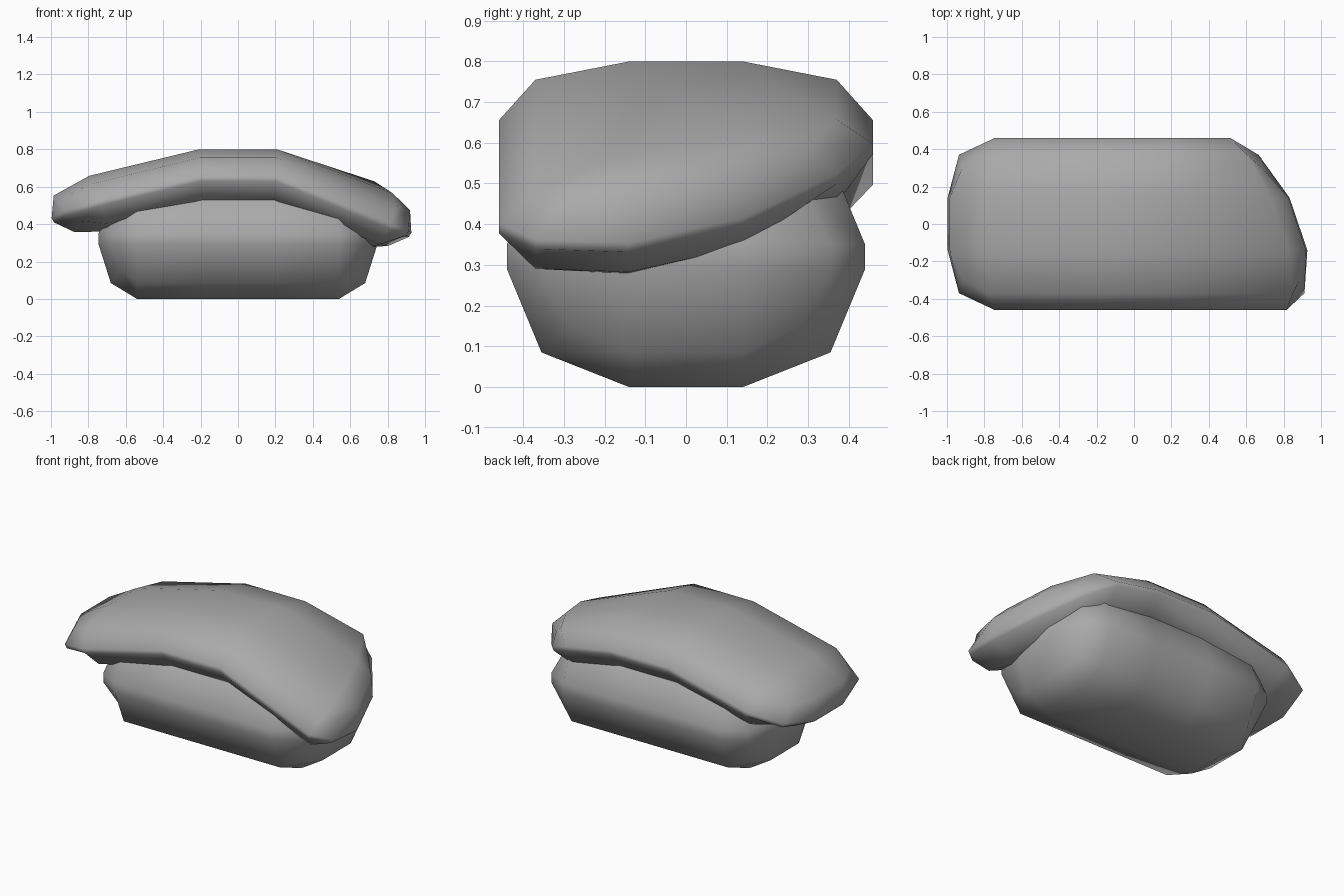
import bpy, bmesh
from math import sin, cos, radians
from itertools import product

cube = bpy.data.objects.get("Cube")
if cube:
    bpy.data.objects.remove(cube, do_unlink=True)

grey = bpy.data.materials.new("plain_grey")
grey.use_nodes = True
grey.diffuse_color = (0.4, 0.4, 0.4, 1)
grey.node_tree.nodes["Principled BSDF"].inputs["Base Color"].default_value = grey.diffuse_color


def soft_block(name, axes, insets, warp):
    """Grid block with edges and corners pulled in, then moved by warp."""
    bm = bmesh.new()
    last = [len(a) - 1 for a in axes]
    verts = {}
    for idx in product(*(range(len(a)) for a in axes)):
        outer = [i in (0, n) for i, n in zip(idx, last)]
        if not any(outer):
            continue
        p = []
        for i, a, inset, out in zip(idx, axes, insets, outer):
            v = a[i]
            pull = inset * (0, 1, 1.8)[sum(outer) - 1] if out else 0
            p.append(v - pull if v > 0 else v + pull)
        verts[idx] = bm.verts.new(warp(idx[0], *p))
    # Skin the six sides
    for ax in range(3):
        b, c = [k for k in range(3) if k != ax]
        for side in (0, last[ax]):
            for i, j in product(range(last[b]), range(last[c])):
                quad = []
                for di, dj in ((0, 0), (1, 0), (1, 1), (0, 1)):
                    key = [0, 0, 0]
                    key[ax], key[b], key[c] = side, i + di, j + dj
                    quad.append(verts[tuple(key)])
                bm.faces.new(quad)
    bmesh.ops.recalc_face_normals(bm, faces=bm.faces)
    mesh = bpy.data.meshes.new(name)
    bm.to_mesh(mesh)
    bm.free()
    mesh.materials.append(grey)
    obj = bpy.data.objects.new(name, mesh)
    bpy.context.collection.objects.link(obj)
    bpy.ops.object.select_all(action='DESELECT')
    obj.select_set(True)
    bpy.context.view_layer.objects.active = obj
    bpy.ops.object.shade_smooth_by_angle(angle=radians(80))


# Centre line of the topping: x, z, tilt for each column
SPINE = [(-0.99, 0.42, -0.52), (-0.74, 0.51, -0.35), (-0.2, 0.642, -0.05),
         (0.2, 0.642, 0.05), (0.81, 0.39, 0.42), (0.97, 0.31, 0.55)]
COLUMNS = [s[0] for s in SPINE]


def drape(col, x, y, z):
    cx, cz, tilt = SPINE[col]
    along = x - cx
    px = cx + along * cos(tilt) + z * sin(tilt)
    pz = cz - along * sin(tilt) + z * cos(tilt)
    # Slanted end: the back corner is cut short and sits higher
    if col > 3:
        cut = 0.3 * ((y + 0.46) / 0.92) ** 1.7
        px -= cut
        pz += 0.65 * cut
    return px, y, pz


# Base block
soft_block("base_block",
           ([-0.745, -0.54, -0.2, 0.2, 0.54, 0.745],
            [-0.44, -0.14, 0.14, 0.44],
            [-0.32, -0.03, 0.03, 0.32]),
           (0.065, 0.085, 0.085),
           lambda col, x, y, z: (x, y, z + 0.32))

# Draped topping slice
soft_block("topping_slice",
           (COLUMNS, [-0.46, -0.14, 0.14, 0.46], [-0.158, -0.013, 0.013, 0.158]),
           (0.07, 0.09, 0.045),
           drape)
